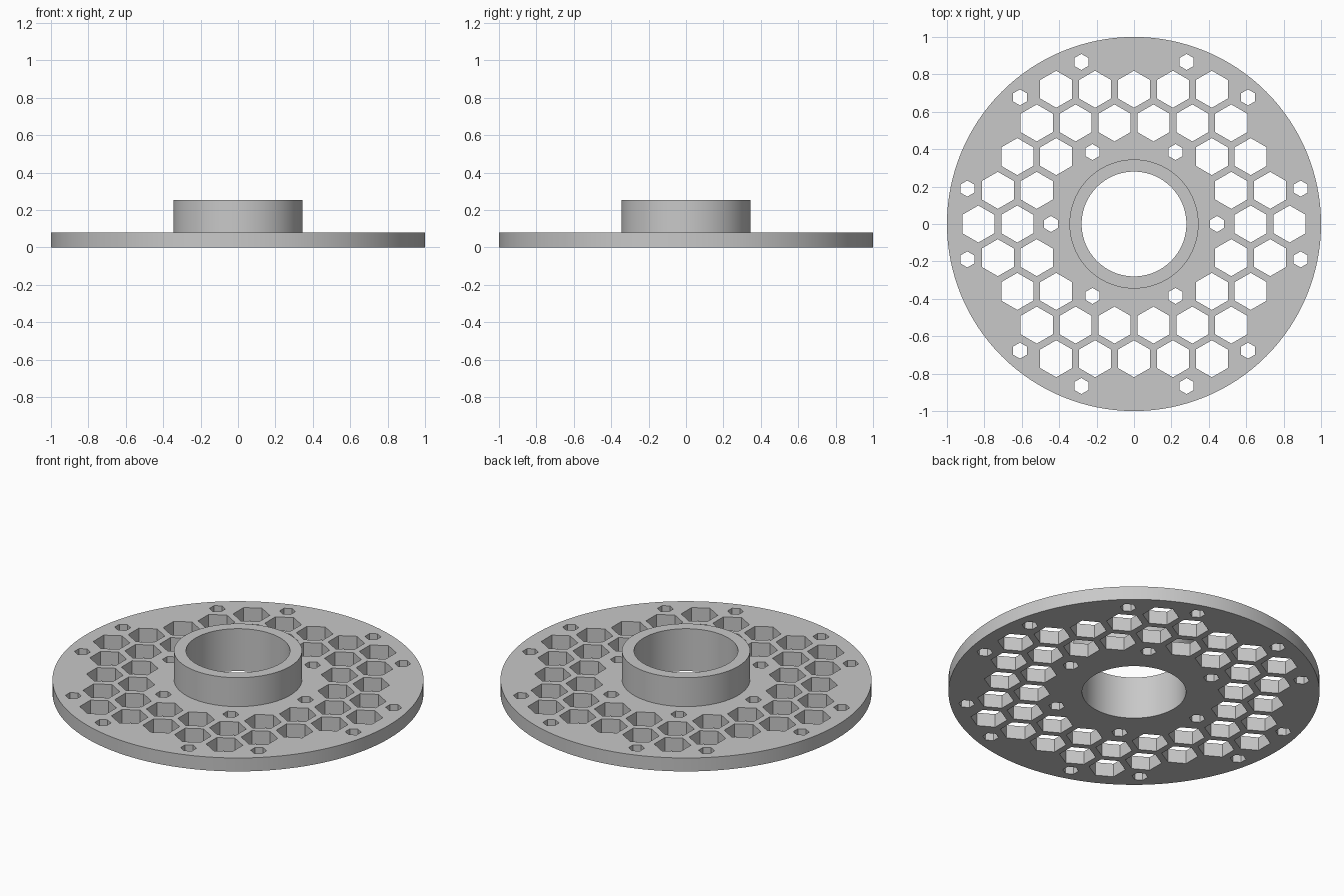
import bpy, bmesh
from math import sin, cos, pi, radians, hypot, sqrt

if "Cube" in bpy.data.objects:
    bpy.data.objects.remove(bpy.data.objects["Cube"])

PLATE_H, HUB_H = 0.08, 0.252
BORE_R, HUB_R, RIM_R = 0.28, 0.345, 1.0
SEGMENTS = 128

grey = bpy.data.materials.new("light grey")
grey.use_nodes = True
colour = (0.58, 0.58, 0.58, 1)
grey.diffuse_color = colour
grey.node_tree.nodes["Principled BSDF"].inputs["Base Color"].default_value = colour


def add_object(name, bm):
    bmesh.ops.recalc_face_normals(bm, faces=bm.faces)
    mesh = bpy.data.meshes.new(name)
    bm.to_mesh(mesh)
    bm.free()
    mesh.materials.append(grey)
    obj = bpy.data.objects.new(name, mesh)
    bpy.context.collection.objects.link(obj)
    return obj


def lathe(name, profile):
    """Revolve a closed (radius, height) profile about z."""
    bm = bmesh.new()
    rings = [[bm.verts.new((r * cos(2 * pi * s / SEGMENTS), r * sin(2 * pi * s / SEGMENTS), z))
              for r, z in profile] for s in range(SEGMENTS)]
    n = len(profile)
    for s in range(SEGMENTS):
        a, b = rings[s], rings[(s + 1) % SEGMENTS]
        for i in range(n):
            j = (i + 1) % n
            bm.faces.new((a[i], b[i], b[j], a[j]))
    return add_object(name, bm)


def hexagon_prism(bm, x, y, radius):
    """Upright hexagonal prism, points towards +y and -y, passing through the plate."""
    base = [bm.verts.new((x + radius * sin(k * pi / 3), y + radius * cos(k * pi / 3), -0.05))
            for k in range(6)]
    face = bm.faces.new(base)
    extruded = bmesh.ops.extrude_face_region(bm, geom=[face])["geom"]
    top = [v for v in extruded if isinstance(v, bmesh.types.BMVert)]
    bmesh.ops.translate(bm, verts=top, vec=(0, 0, PLATE_H + 0.1))


# Plate and hub in one turned body
disc = lathe("flanged_disc", [(BORE_R, 0), (RIM_R, 0), (RIM_R, PLATE_H),
                              (HUB_R, PLATE_H), (HUB_R, HUB_H), (BORE_R, HUB_H)])

# Honeycomb of large holes, kept within a ring
holes = bmesh.new()
pitch = 0.208
for row in range(-4, 5):
    for col in range(-5, 6):
        x = (col + 0.5 * (row % 2)) * pitch
        y = row * pitch * sqrt(3) / 2
        if 0.5 < hypot(x, y) < 0.87:
            hexagon_prism(holes, x, y, 0.099)

# Small bolt holes: six around the hub, twelve in pairs near the rim
for k in range(6):
    for radius, offset in ((0.444, 0), (0.911, 12), (0.911, -12)):
        angle = radians(60 * k + offset)
        hexagon_prism(holes, radius * cos(angle), radius * sin(angle), 0.043)

cutter = add_object("hole_cutter", holes)
cutter.hide_render = True

# Cut the holes, then drop the cutter
cut = disc.modifiers.new("holes", "BOOLEAN")
cut.operation = "DIFFERENCE"
cut.solver = "EXACT"
cut.object = cutter
bpy.ops.object.select_all(action="DESELECT")
bpy.context.view_layer.objects.active = disc
disc.select_set(True)
bpy.ops.object.modifier_apply(modifier=cut.name)
bpy.data.objects.remove(cutter)
bpy.ops.object.shade_smooth_by_angle(angle=radians(30))
